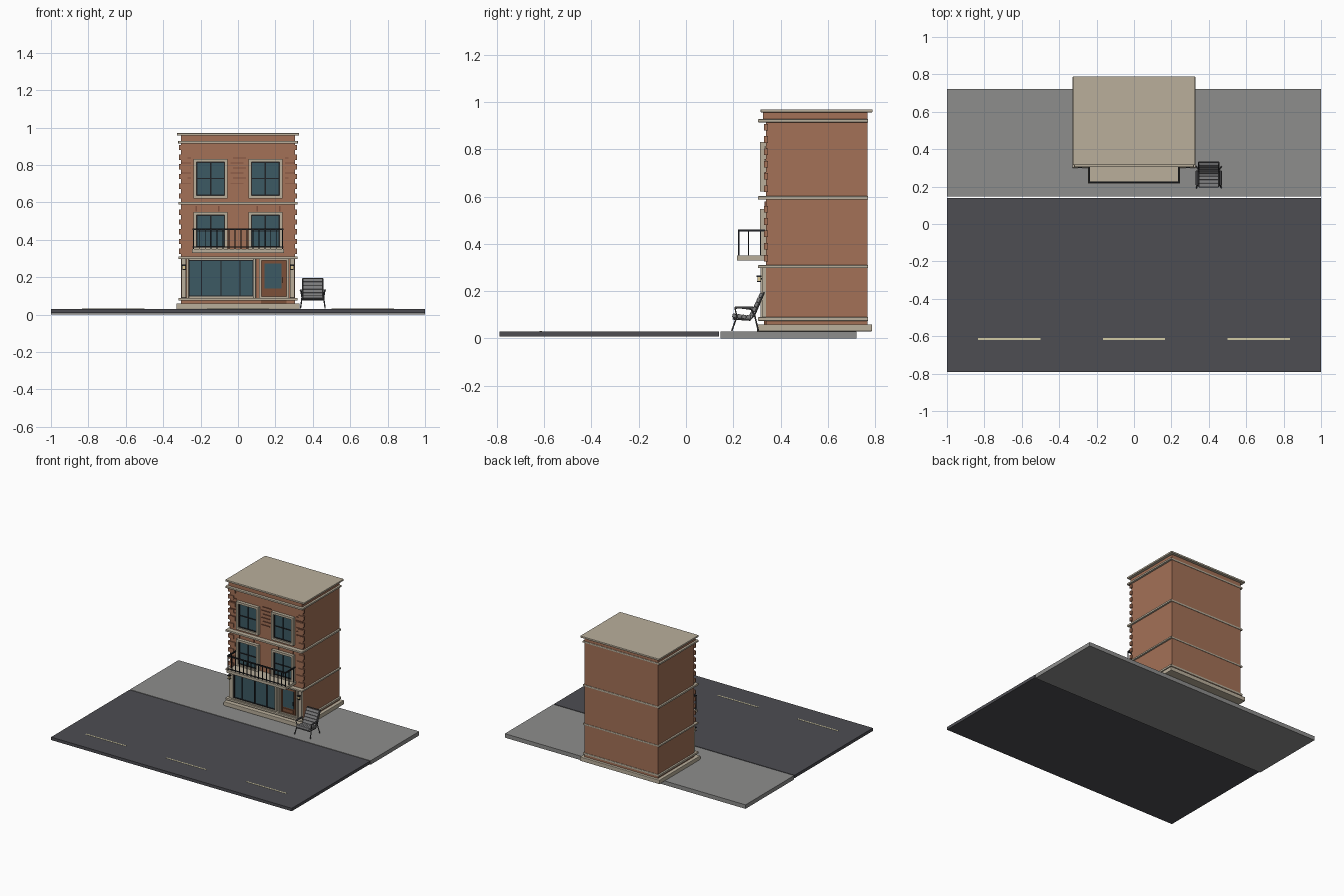
import bpy, bmesh
from mathutils import Matrix, Vector


def material(name, rgb):
    m = bpy.data.materials.new(name)
    m.diffuse_color = (*rgb, 1)
    return m


BRICK = material("brick", (0.37, 0.165, 0.095))
DARK_BRICK = material("dark_brick", (0.22, 0.085, 0.05))
STONE = material("stone", (0.49, 0.43, 0.33))
GLASS = material("glass", (0.045, 0.10, 0.125))
METAL = material("black_metal", (0.015, 0.017, 0.02))
WOOD = material("wood", (0.20, 0.08, 0.04))
ASPHALT = material("asphalt", (0.075, 0.075, 0.085))
PAVING = material("paving", (0.27, 0.27, 0.265))
PAINT = material("paint", (0.65, 0.6, 0.38))
LAMP = material("lamp_glow", (0.75, 0.6, 0.3))
FABRIC = material("fabric", (0.20, 0.20, 0.205))
FRAME = material("chair_metal", (0.08, 0.08, 0.085))


def boxes(name, mat, bounds, bevel=0):
    """One object from boxes given as (x0, x1, y0, y1, z0, z1)."""
    bm = bmesh.new()
    for x0, x1, y0, y1, z0, z1 in bounds:
        m = Matrix.Translation(((x0 + x1) / 2, (y0 + y1) / 2, (z0 + z1) / 2))
        m = m @ Matrix.Diagonal((x1 - x0, y1 - y0, z1 - z0, 1))
        bmesh.ops.create_cube(bm, size=1, matrix=m)
    me = bpy.data.meshes.new(name)
    bm.to_mesh(me)
    bm.free()
    ob = bpy.data.objects.new(name, me)
    bpy.context.collection.objects.link(ob)
    me.materials.append(mat)
    if bevel:
        mod = ob.modifiers.new("bevel", 'BEVEL')
        mod.width, mod.segments = bevel, 2
    return ob


def tube(name, mat, paths, radius):
    """Round bars following point lists."""
    cu = bpy.data.curves.new(name, 'CURVE')
    cu.dimensions = '3D'
    cu.bevel_depth, cu.bevel_resolution, cu.use_fill_caps = radius, 2, True
    for pts in paths:
        sp = cu.splines.new('POLY')
        sp.points.add(len(pts) - 1)
        for p, co in zip(sp.points, pts):
            p.co = (*co, 1)
    ob = bpy.data.objects.new(name, cu)
    bpy.context.collection.objects.link(ob)
    cu.materials.append(mat)


def border(x0, x1, y0, y1, z0, z1, t):
    """Four boxes framing a rectangle in the facade, t wide."""
    return [(x0, x0 + t, y0, y1, z0, z1), (x1 - t, x1, y0, y1, z0, z1),
            (x0 + t, x1 - t, y0, y1, z0, z0 + t), (x0 + t, x1 - t, y0, y1, z1 - t, z1)]


def flip(bs):
    """Add copies mirrored across x = 0."""
    return bs + [(-b, -a, *rest) for a, b, *rest in bs]


# Street
boxes("road", ASPHALT, [(-1, 1, -0.79, 0.14, 0.008, 0.03)])
boxes("sidewalk", PAVING, [(-1, 1, 0.146, 0.722, 0, 0.03)])
boxes("lane_markings", PAINT,
      [(c - 0.167, c + 0.167, -0.62, -0.61, 0.029, 0.0315) for c in (-0.667, 0, 0.667)])

# Building mass with stone plinth, bands and roof
WALL = 0.338
boxes("building_walls", BRICK, [(-0.305, 0.305, WALL, 0.768, 0.05, 0.96)])
boxes("plinth", STONE, [(-0.33, 0.33, 0.30, 0.787, 0.03, 0.06)], 0.003)
boxes("stone_bands", STONE,
      [(-w, w, 0.305, 0.771, a, b) for w, a, b in
       ((0.318, 0.075, 0.09), (0.318, 0.298, 0.31), (0.318, 0.588, 0.602), (0.32, 0.915, 0.928))], 0.002)
boxes("roof_slab", STONE, [(-0.327, 0.327, 0.316, 0.789, 0.957, 0.97)], 0.002)
boxes("frieze", BRICK, [(-0.305, 0.305, 0.325, 0.34, 0.928, 0.957)])

# Alternating corner quoins
quoins = []
for base, count in ((0.325, 5), (0.62, 6)):
    for i in range(count):
        z = base + i * 0.052
        quoins.append((0.255 if i % 2 else 0.27, 0.316, 0.331, 0.346, z, z + 0.028))
boxes("quoins", BRICK, flip(quoins))

# Raised decorative bricks between and beside the windows
courses = []
for i in range(6):
    z = 0.70 + i * 0.027
    courses += [(-0.04 + 0.012 * (i % 2), 0.03 + 0.012 * (i % 2), 0.332, 0.34, z, z + 0.005)]
    courses += flip([(0.25, 0.305, 0.332, 0.34, z, z + 0.005)])
courses += flip([(x, x + 0.006, 0.332, 0.34, 0.55, 0.58) for x in (0.10, 0.22)])
boxes("brick_courses", DARK_BRICK, courses)

# Upper and middle windows
for level, z0, z1 in (("upper", 0.622, 0.832), ("middle", 0.345, 0.548)):
    x0, x1 = 0.055, 0.237
    xm, zm = (x0 + x1) / 2, (z0 + z1) / 2
    boxes(level + "_window_surrounds", STONE, flip(border(x0, x1, 0.314, 0.342, z0, z1, 0.016)))
    boxes(level + "_window_glass", GLASS, flip([(x0 + .01, x1 - .01, 0.33, 0.34, z0 + .01, z1 - .01)]))
    boxes(level + "_window_bars", METAL, flip(
        border(x0 + .016, x1 - .016, 0.324, 0.335, z0 + .016, z1 - .016, 0.005)
        + [(xm - .003, xm + .003, 0.324, 0.335, z0 + .016, z1 - .016),
           (x0 + .016, x1 - .016, 0.325, 0.335, zm - .003, zm + .003)]))

# Balcony slab and railing
boxes("balcony_slab", STONE, [(-0.246, 0.246, 0.216, 0.34, 0.33, 0.351)], 0.002)
rail = [(-0.243, 0.243, 0.219, 0.227, 0.452, 0.461), (-0.243, 0.243, 0.221, 0.225, 0.358, 0.363)]
rail += flip([(0.235, 0.243, 0.219, 0.335, 0.452, 0.461)])
for i in range(16):
    x = -0.239 + i * 0.478 / 15
    rail.append((x - .0025, x + .0025, 0.2205, 0.2255, 0.35, 0.455))
for y in (0.264, 0.315):
    rail += flip([(0.2365, 0.2415, y - .0025, y + .0025, 0.35, 0.455)])
boxes("balcony_railing", METAL, rail)

# Shop front and door
boxes("shopfront_surround", STONE,
      border(-0.275, 0.095, 0.315, 0.342, 0.085, 0.303, 0.012)
      + border(0.113, 0.272, 0.315, 0.342, 0.085, 0.303, 0.013)
      + flip([(0.278, 0.302, 0.322, 0.342, 0.09, 0.30)]), 0.0015)
boxes("shop_glass", GLASS, [(-0.265, 0.085, 0.33, 0.34, 0.095, 0.295)])
boxes("shop_bars", METAL, border(-0.263, 0.083, 0.323, 0.335, 0.097, 0.291, 0.005)
      + [(x - .003, x + .003, 0.323, 0.335, 0.097, 0.291) for x in (-0.195, -0.09, 0.01)])
boxes("door", WOOD, [(0.124, 0.26, 0.331, 0.342, 0.06, 0.29)]
      + border(0.128, 0.248, 0.325, 0.335, 0.09, 0.286, 0.012))
boxes("door_panel", WOOD, [(0.145, 0.23, 0.326, 0.335, 0.105, 0.13)])
boxes("door_glass", GLASS, [(0.143, 0.232, 0.327, 0.336, 0.14, 0.277)])
boxes("door_handle", METAL, [(0.234, 0.239, 0.315, 0.327, 0.17, 0.20)])

# Wall lanterns
boxes("lantern_bodies", LAMP, flip([(0.282, 0.296, 0.302, 0.316, 0.242, 0.262)]))
boxes("lantern_caps", METAL, flip([(0.279, 0.299, 0.299, 0.319, 0.261, 0.267),
                                   (0.280, 0.298, 0.300, 0.318, 0.238, 0.243),
                                   (0.286, 0.292, 0.315, 0.325, 0.25, 0.256)]))

# Armchair: tubular frame
CX = 0.40
loops = []
for s in (-1, 1):
    loops.append([(CX + s * a, y, z) for a, y, z in
                  ((.066, .194, .033), (.058, .215, .092), (.064, .208, .126), (.065, .222, .131),
                   (.062, .275, .124), (.056, .29, .10), (.066, .306, .033))])
    loops.append([(CX + s * .054, y, z) for y, z in ((.20, .083), (.27, .078), (.29, .10), (.33, .193))])
for y, z in ((.20, .083), (.272, .079), (.33, .193)):
    loops.append([(CX - .054, y, z), (CX + .054, y, z)])
tube("chair_frame", FRAME, loops, 0.0035)
boxes("chair_armrests", FRAME, [(CX + s * .064 - .006, CX + s * .064 + .006, .205, .285, .127, .135)
                                for s in (-1, 1)], 0.003)


# Armchair: channelled cushions along seat and back
def cushion(name, start, end, count, thick):
    a, b = Vector(start), Vector(end)
    step = (b - a).length / count
    ob = boxes(name, FABRIC, [(-.053, .053, i * step, (i + 1) * step, -thick / 2, thick / 2)
                              for i in range(count)], 0.004)
    ob.location = a
    ob.rotation_euler.x = Vector((0, 1)).angle_signed(Vector((b.z - a.z, b.y - a.y)))
    return ob


cushion("chair_seat", (CX, .196, .097), (CX, .275, .088), 4, 0.018)
cushion("chair_back", (CX, .274, .094), (CX, .322, .192), 5, 0.016)
